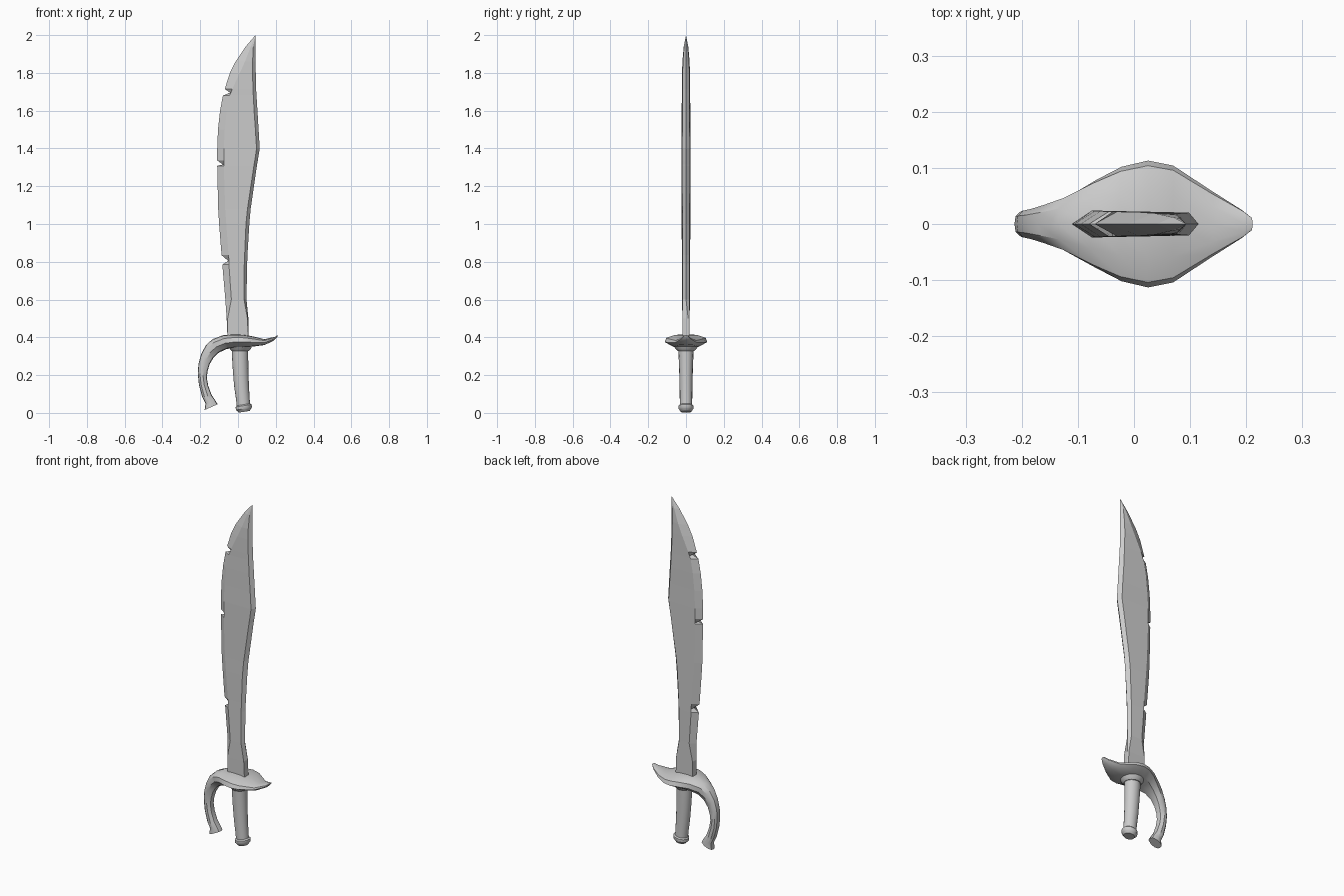
import bpy, bmesh, math
from mathutils import Vector


def loft(name, rings, tip=None, angle=None):
    """Skin a list of equal-length rings and cap the ends."""
    bm = bmesh.new()
    loops = [[bm.verts.new(p) for p in r] for r in rings]
    n = len(loops[0])
    for a, b in zip(loops, loops[1:]):
        for i in range(n):
            j = (i + 1) % n
            bm.faces.new((a[i], a[j], b[j], b[i]))
    bm.faces.new(loops[0])
    if tip:
        t = bm.verts.new(tip)
        for i in range(n):
            bm.faces.new((loops[-1][i], loops[-1][(i + 1) % n], t))
    else:
        bm.faces.new(loops[-1])
    bmesh.ops.recalc_face_normals(bm, faces=bm.faces)
    mesh = bpy.data.meshes.new(name)
    bm.to_mesh(mesh)
    bm.free()
    ob = bpy.data.objects.new(name, mesh)
    bpy.context.collection.objects.link(ob)
    if angle:
        bpy.ops.object.select_all(action='DESELECT')
        ob.select_set(True)
        bpy.context.view_layer.objects.active = ob
        bpy.ops.object.shade_smooth_by_angle(angle=math.radians(angle))
    return ob


# Blade: z, left edge, left bevel, right bevel, right edge, half thickness
blade = [
    (0.38, -.055, -.055, .055, .055, .018),
    (0.50, -.060, -.055, .050, .055, .019),
    (0.60, -.067, -.035, .032, .045, .021),
    (0.785, -.083, -.048, .033, .048, .022),
    (0.805, -.052, -.048, .034, .049, .022),
    (0.835, -.087, -.050, .035, .050, .022),
    (1.00, -.100, -.062, .042, .060, .023),
    (1.08, -.105, -.068, .050, .067, .023),
    (1.308, -.110, -.075, .084, .100, .024),
    (1.315, -.080, -.075, .085, .101, .024),
    (1.337, -.111, -.075, .089, .105, .024),
    (1.40, -.110, -.075, .098, .115, .024),
    (1.50, -.106, -.070, .092, .109, .023),
    (1.60, -.095, -.060, .085, .103, .023),
    (1.68, -.080, -.045, .081, .098, .022),
    (1.695, -.042, -.038, .080, .097, .022),
    (1.715, -.070, -.030, .079, .096, .022),
    (1.80, -.043, .010, .077, .094, .021),
    (1.86, -.013, .037, .077, .093, .019),
    (1.94, .041, .068, .081, .093, .012),
]
loft("blade", [[(l, 0, z), (li, -t, z), (ri, -t * .85, z), (r, 0, z),
                (ri, t * .85, z), (li, t, z)] if z > .55 else
               [(l, -t * .6, z), (li, -t, z), (ri, -t, z), (r, t * .6, z),
                (ri, t, z), (li, t, z)] for z, l, li, ri, r, t in blade],
     tip=(.093, 0, 2.0))

# Guard and knuckle bow: outer x, z, inner x, z, half width
guard = [
    (.211, .412, .207, .400, .012),
    (.195, .403, .190, .383, .025),
    (.140, .390, .140, .359, .058),
    (.070, .407, .070, .350, .104),
    (.025, .414, .025, .347, .113),
    (-.025, .416, -.020, .345, .102),
    (-.080, .411, -.060, .338, .078),
    (-.135, .390, -.100, .320, .050),
    (-.170, .358, -.130, .292, .037),
    (-.195, .312, -.150, .258, .029),
    (-.209, .260, -.161, .222, .026),
    (-.213, .210, -.165, .185, .025),
    (-.207, .150, -.158, .145, .025),
    (-.190, .085, -.140, .095, .026),
    (-.172, .050, -.120, .066, .027),
    (-.177, .015, -.108, .046, .027),
]
# Domed half section: fraction of width, fraction of depth
half = [(.55, .04), (.92, .24), (1, .58), (.6, .95)]
section = [(0, 0)] + half + [(0, 1)] + [(-y, d) for y, d in reversed(half)]
rings = []
for ox, oz, ix, iz, w in guard:
    o, i = Vector((ox, 0, oz)), Vector((ix, 0, iz))
    rings.append([o.lerp(i, d) + Vector((0, y * w, 0)) for y, d in section])
loft("guard", rings, angle=35)


def turned(name, stations, sides=16):
    """Loft of tilted circles: centre x, z, radius x, radius y, tilt."""
    out = []
    for cx, cz, rx, ry, tilt in stations:
        ring = []
        for k in range(sides):
            a = 2 * math.pi * k / sides
            u = rx * math.cos(a)
            ring.append((cx + u * math.cos(tilt), ry * math.sin(a),
                         cz + u * math.sin(tilt)))
        out.append(ring)
    return loft(name, out, angle=40)


# Collar under the guard
turned("collar", [(.012, .362, .066, .072, 0), (.012, .340, .056, .056, 0),
                  (.012, .328, .045, .045, .02)])
# Gently curved grip
turned("grip", [(.011, .36, .043, .041, 0), (.011, .30, .043, .039, .03),
                (.014, .22, .041, .036, .06), (.019, .14, .039, .034, .1),
                (.026, .07, .036, .033, .14), (.029, .035, .036, .033, .16)])
# Pommel ring
turned("pommel", [(.029, .044, .036, .034, .16), (.030, .038, .043, .040, .16),
                  (.031, .022, .043, .040, .16), (.032, .015, .036, .034, .16),
                  (.033, .006, .030, .028, .16)])
